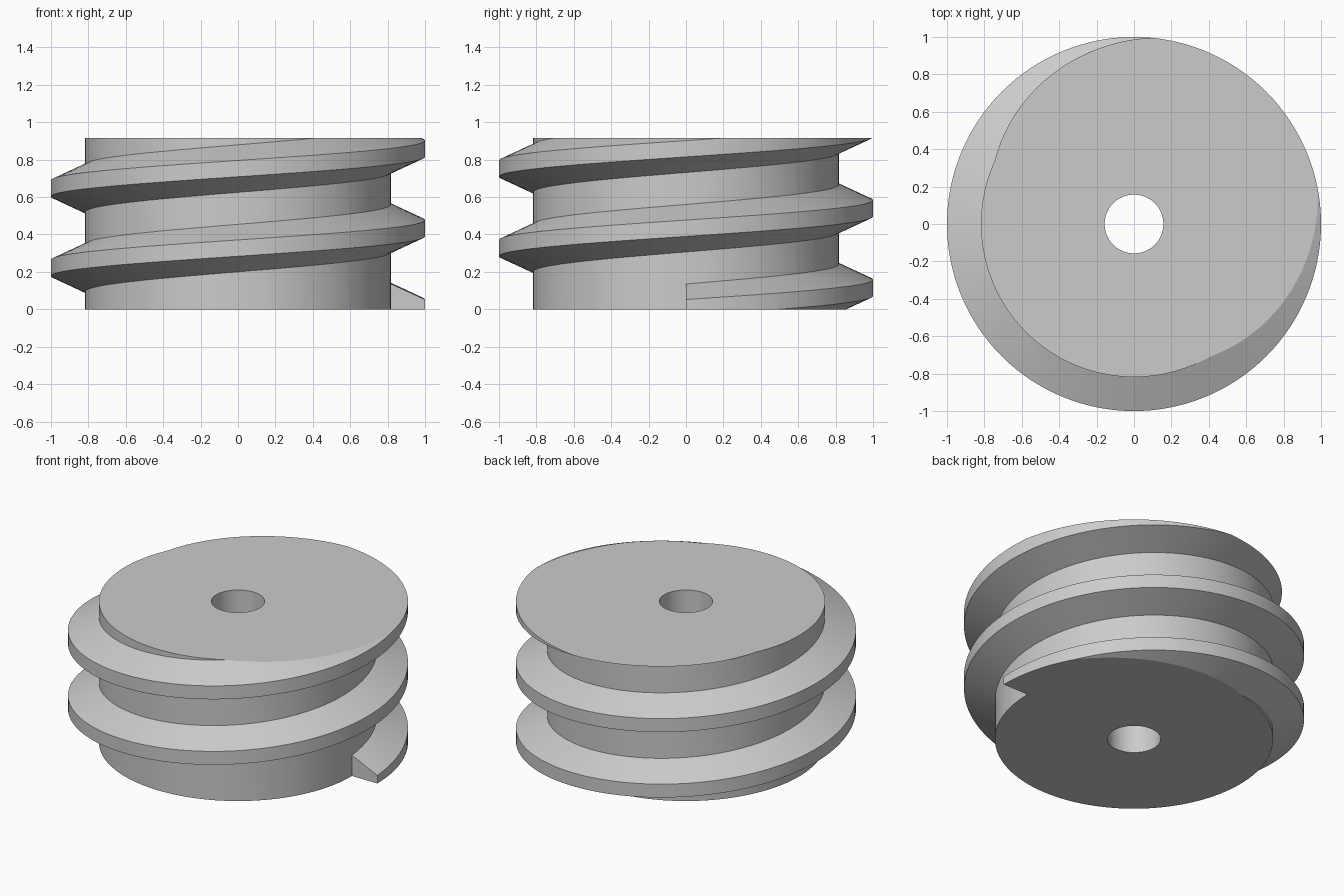
import bpy, bmesh
from math import sin, cos, tau

if "Cube" in bpy.data.objects:
    bpy.data.objects.remove(bpy.data.objects["Cube"], do_unlink=True)

HEIGHT, BORE_R, CORE_R, CREST_R = 0.915, 0.157, 0.818, 1.0
PITCH, START_Z, TURNS, STEPS = 0.425, 0.0085, 2.6, 128
CREST_HALF, ROOT_HALF = 0.0435, 0.127

grey = bpy.data.materials.new("plain grey")
grey.use_nodes = True
grey.diffuse_color = (0.6, 0.6, 0.6, 1)
grey.node_tree.nodes["Principled BSDF"].inputs["Base Color"].default_value = grey.diffuse_color


def sweep(name, section, turns, pitch=0.0, base=0.0):
    """Sweep a closed (radius, z) section about the z axis, climbing by pitch per turn."""
    bm = bmesh.new()
    closed = pitch == 0
    count = round(turns * STEPS)
    rings = []
    for i in range(count + (not closed)):
        a = tau * i / STEPS
        lift = base + pitch * i / STEPS
        rings.append([bm.verts.new((r * cos(a), r * sin(a), z + lift)) for r, z in section])
    n = len(section)
    for i in range(count):
        lo, hi = rings[i], rings[(i + 1) % len(rings)]
        for j in range(n):
            k = (j + 1) % n
            bm.faces.new((lo[j], hi[j], hi[k], lo[k]))
    if not closed:
        bm.faces.new(rings[0])
        bm.faces.new(rings[-1][::-1])
    bmesh.ops.recalc_face_normals(bm, faces=bm.faces)
    mesh = bpy.data.meshes.new(name)
    bm.to_mesh(mesh)
    bm.free()
    mesh.materials.append(grey)
    obj = bpy.data.objects.new(name, mesh)
    bpy.context.collection.objects.link(obj)
    return obj


def tube(name, inner, outer, bottom, top):
    return sweep(name, [(inner, bottom), (outer, bottom), (outer, top), (inner, top)], 1)


def combine(target, tool, operation):
    mod = target.modifiers.new(operation.lower(), "BOOLEAN")
    mod.object, mod.operation, mod.solver = tool, operation, "EXACT"
    bpy.context.view_layer.objects.active = target
    bpy.ops.object.modifier_apply(modifier=mod.name)
    bpy.data.objects.remove(tool, do_unlink=True)


# Overlong core, with its bore
screw = tube("threaded_cylinder", BORE_R, CORE_R, -0.5, 1.6)

# Helical thread, its flanks carried on a little way into the core
sink = 0.03
slope = (ROOT_HALF - CREST_HALF) / (CREST_R - CORE_R)
root_r, root = CORE_R - sink, ROOT_HALF + sink * slope
thread = sweep("thread", [(root_r, -root), (CREST_R, -CREST_HALF),
                          (CREST_R, CREST_HALF), (root_r, root)],
               TURNS, PITCH, START_Z)
combine(screw, thread, "UNION")

# Trim both ends flat
trim = tube("trim_slab", BORE_R / 2, 1.5, 0, HEIGHT)
trim.hide_render = True
combine(screw, trim, "INTERSECT")

# Smooth round walls, crisp edges
bpy.ops.object.select_all(action="DESELECT")
screw.select_set(True)
bpy.context.view_layer.objects.active = screw
bpy.ops.object.shade_smooth_by_angle(angle=0.38)
